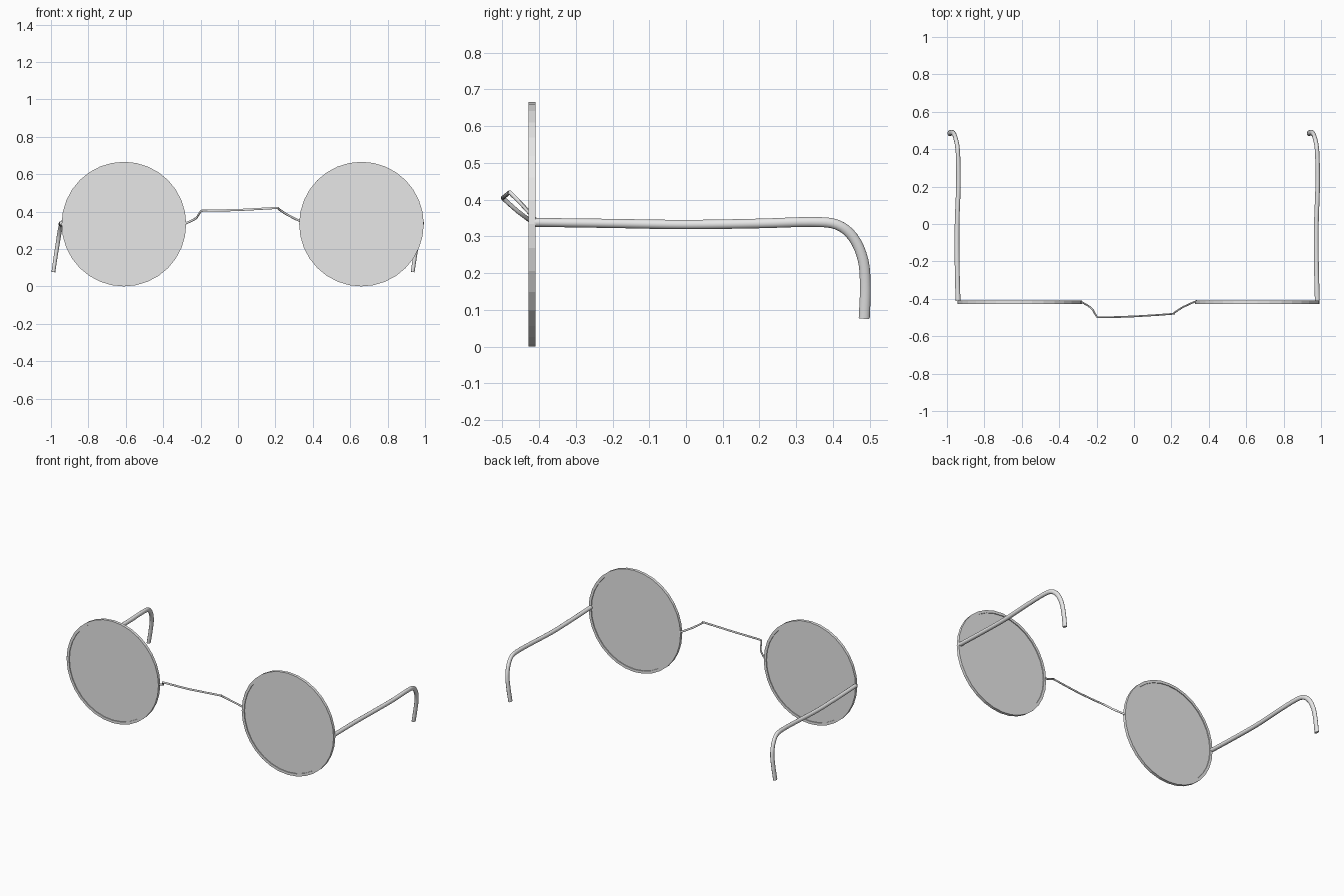
import bpy, bmesh, math
from mathutils import Vector

if "Cube" in bpy.data.objects:
    bpy.data.objects.remove(bpy.data.objects["Cube"])


def material(name, value):
    m = bpy.data.materials.new(name)
    m.use_nodes = True
    m.diffuse_color = (value, value, value, 1)
    m.node_tree.nodes["Principled BSDF"].inputs["Base Color"].default_value = m.diffuse_color
    return m


GREY = material("light grey", 0.8)


def finish(name, bm, smooth):
    bmesh.ops.recalc_face_normals(bm, faces=bm.faces)
    mesh = bpy.data.meshes.new(name)
    bm.to_mesh(mesh)
    bm.free()
    mesh.materials.append(GREY)
    obj = bpy.data.objects.new(name, mesh)
    bpy.context.collection.objects.link(obj)
    if smooth:
        bpy.ops.object.select_all(action='DESELECT')
        obj.select_set(True)
        bpy.context.view_layer.objects.active = obj
        bpy.ops.object.shade_smooth_by_angle(angle=math.radians(50))
    return obj


def smooth_path(points, steps):
    """Catmull-Rom curve through the points."""
    p = [Vector(q) for q in points]
    p = [2 * p[0] - p[1]] + p + [2 * p[-1] - p[-2]]
    out = []
    for a, b, c, d in zip(p, p[1:], p[2:], p[3:]):
        for i in range(steps):
            t = i / steps
            out.append(b + (c - a) * t / 2 + (2 * a - 5 * b + 4 * c - d) * t**2 / 2
                       + (3 * b - a - 3 * c + d) * t**3 / 2)
    return out + [p[-2]]


def tube(name, path, side, radii, sides):
    """Sweep an oval along a path; radii(t) gives its size along and across side."""
    bm = bmesh.new()
    rings = []
    last = len(path) - 1
    for i, p in enumerate(path):
        tangent = (path[min(i + 1, last)] - path[max(i - 1, 0)]).normalized()
        across = tangent.cross(side).normalized()
        along = across.cross(tangent)
        ra, rb = radii(i / last)
        angles = [2 * math.pi * (k + 0.5) / sides for k in range(sides)]
        rings.append([bm.verts.new(p + along * ra * math.cos(a) + across * rb * math.sin(a))
                      for a in angles])
    for r, s in zip(rings, rings[1:]):
        for k in range(sides):
            j = (k + 1) % sides
            bm.faces.new((r[k], r[j], s[j], s[k]))
    bm.faces.new(rings[0])
    bm.faces.new(rings[-1])
    return finish(name, bm, True)


def lathe(name, centre, profile, closed):
    """Faceted round part about the y axis from (radius, y) points."""
    bm = bmesh.new()
    seg = 32
    loops = [[bm.verts.new(Vector(centre) + Vector((r * math.cos(2 * math.pi * k / seg), y,
                                                   r * math.sin(2 * math.pi * k / seg))))
              for k in range(seg)] for r, y in profile]
    pairs = list(zip(loops, loops[1:]))
    if closed:
        pairs.append((loops[-1], loops[0]))
    else:
        bm.faces.new(loops[0])
        bm.faces.new(loops[-1])
    for a, b in pairs:
        for k in range(seg):
            j = (k + 1) % seg
            bm.faces.new((a[k], a[j], b[j], b[k]))
    return finish(name, bm, False)


# Round rims with slightly recessed lenses
R, HALF = 0.333, 0.0095
for label, x in (("right", -0.61), ("left", 0.66)):
    c = (x, -0.419, R)
    lathe(label + "_rim", c, [(R, -HALF), (R, HALF), (R - 0.017, HALF), (R - 0.017, -HALF)], True)
    lathe(label + "_lens", c, [(R - 0.016, -0.004), (R - 0.016, 0.004)], False)

# Temples: straight arms that hook down and outward behind the ear
arm = [(0, -0.412, 0.338), (-0.005, -0.2, 0.335), (-0.005, 0, 0.332), (0.002, 0.2, 0.335),
       (0.001, 0.34, 0.339), (-0.003, 0.41, 0.332), (-0.012, 0.455, 0.297),
       (-0.022, 0.482, 0.235), (-0.034, 0.488, 0.16), (-0.046, 0.485, 0.077)]
for label, x in (("right", -0.941), ("left", 0.98)):
    path = smooth_path([(x + px, y, z) for px, y, z in arm], 4)
    tube(label + "_temple", path, Vector((1, 0, 0)),
         lambda t: (0.0135 - 0.003 * t, 0.0125 + 0.003 * t), 12)

# Thin bent wire bridge
bridge = [(-0.285, -0.415, 0.335), (-0.25, -0.434, 0.35), (-0.22, -0.458, 0.368),
          (-0.2, -0.494, 0.4), (-0.17, -0.499, 0.405), (0, -0.494, 0.408),
          (0.2, -0.481, 0.419), (0.215, -0.475, 0.415), (0.26, -0.445, 0.385),
          (0.335, -0.411, 0.347)]
tube("nose_bridge", smooth_path(bridge, 2), Vector((0, 0, 1)), lambda t: (0.006, 0.005), 8)
